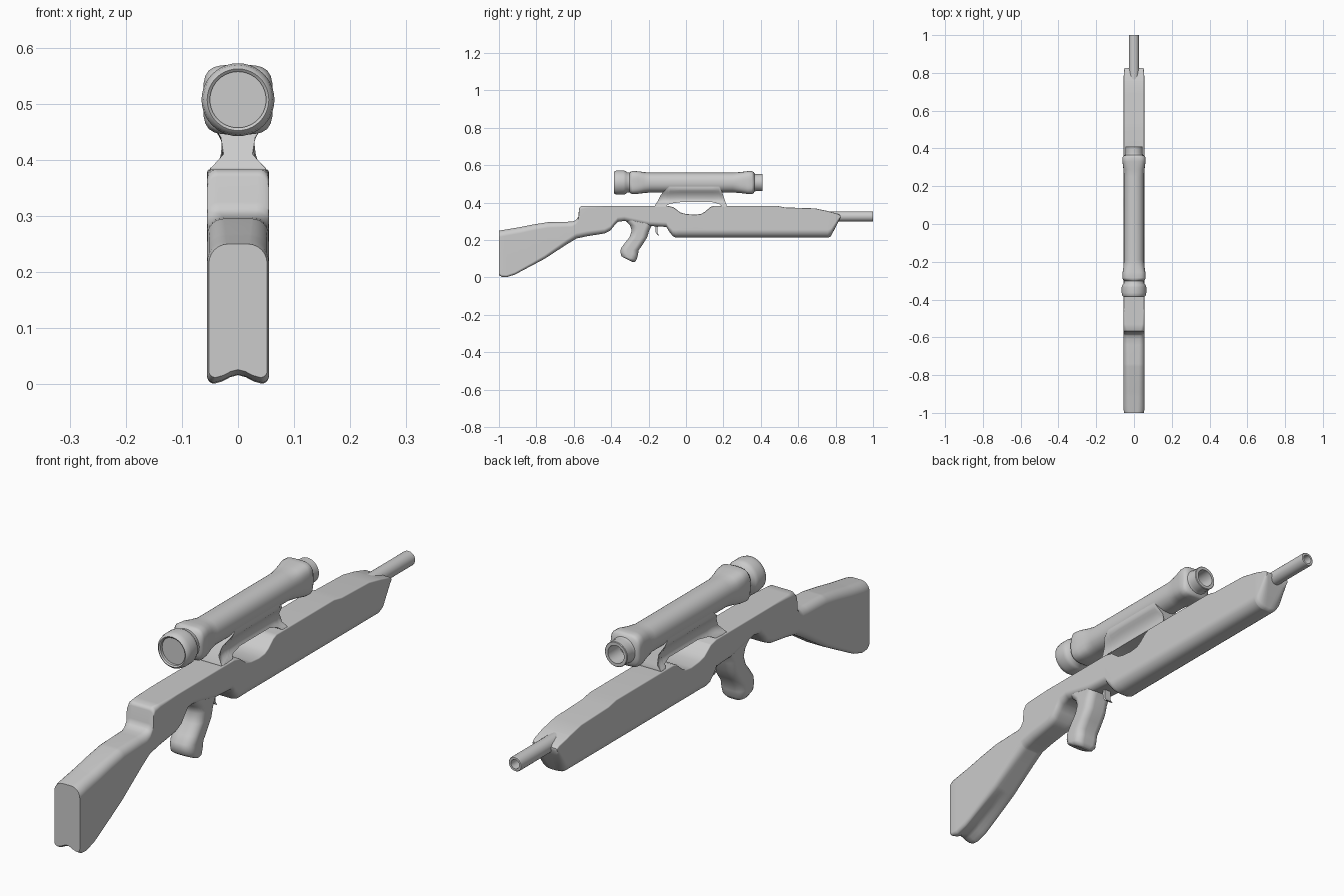
import bpy, bmesh, math

if "Cube" in bpy.data.objects:
    bpy.data.objects.remove(bpy.data.objects["Cube"], do_unlink=True)

gray = bpy.data.materials.new("plain_gray")
gray.use_nodes = True
COLOR = (0.6, 0.6, 0.6, 1)
gray.diffuse_color = COLOR
gray.node_tree.nodes["Principled BSDF"].inputs["Base Color"].default_value = COLOR


def loft(name, rings, angle=50):
    """Skin a list of equal-length closed rings and cap both ends."""
    bm = bmesh.new()
    loops = [[bm.verts.new(p) for p in ring] for ring in rings]
    n = len(loops[0])
    for a, b in zip(loops, loops[1:]):
        for i in range(n):
            j = (i + 1) % n
            bm.faces.new((a[i], a[j], b[j], b[i]))
    bm.faces.new(loops[0])
    bm.faces.new(loops[-1])
    bmesh.ops.recalc_face_normals(bm, faces=bm.faces)
    mesh = bpy.data.meshes.new(name)
    bm.to_mesh(mesh)
    bm.free()
    obj = bpy.data.objects.new(name, mesh)
    bpy.context.collection.objects.link(obj)
    mesh.materials.append(gray)
    bpy.ops.object.select_all(action='DESELECT')
    obj.select_set(True)
    bpy.context.view_layer.objects.active = obj
    bpy.ops.object.shade_smooth_by_angle(angle=math.radians(angle))
    mod = obj.modifiers.new("weighted_normals", 'WEIGHTED_NORMAL')
    mod.keep_sharp = True
    return obj


def interp(table, y):
    """Piecewise linear lookup in a list of (y, value)."""
    if y <= table[0][0]:
        return table[0][1]
    for (y0, v0), (y1, v1) in zip(table, table[1:]):
        if y <= y1:
            return v0 + (v1 - v0) * (y - y0) / (y1 - y0)
    return table[-1][1]


def rounded_rect(w, lo, hi, r_hi, r_lo, groove=0.0, seg=6):
    """Cross-section in (u, v): half width w, from lo to hi, with a grooved bottom."""
    limit = min(w, (hi - lo) / 2) * 0.98
    r_hi, r_lo = min(r_hi, limit), min(r_lo, limit)
    pts = []
    corners = ((w - r_hi, hi - r_hi, r_hi, 0), (r_hi - w, hi - r_hi, r_hi, 90),
               (r_lo - w, lo + r_lo, r_lo, 180), (w - r_lo, lo + r_lo, r_lo, 270))
    for u, v, r, start in corners:
        for k in range(seg + 1):
            a = math.radians(start + 90 * k / seg)
            pts.append((u + r * math.cos(a), v + r * math.sin(a)))
        if start == 180:
            span = w - r_lo
            for k in range(1, 6):
                t = k / 3 - 1
                pts.append((t * span, lo + groove * (1 + math.cos(math.pi * t)) / 2))
    return pts


# Stock, receiver and fore-end as one skinned body
top = [(-1, .25), (-.89, .268), (-.82, .282), (-.74, .295), (-.61, .298), (-.59, .305),
       (-.575, .325), (-.572, .37), (-.56, .383), (-.1, .383), (-.067, .375), (-.03, .347),
       (0, .339), (.045, .335), (.08, .339), (.1, .35), (.13, .376), (.15, .383),
       (.485, .383), (.53, .374), (.69, .369), (.757, .355), (.815, .339), (.827, .33)]
bottom = [(-1, .012), (-.985, .003), (-.96, .001), (-.915, .015), (-.755, .1), (-.64, .175),
          (-.585, .208), (-.53, .22), (-.435, .235), (-.405, .25), (-.385, .275),
          (-.365, .297), (-.33, .302), (-.2, .275), (-.105, .27), (-.09, .245), (-.07, .22),
          (-.055, .213), (.76, .213), (.775, .22), (.827, .322)]
top_radius = [(-1, .035), (-.61, .028), (-.57, .02), (-.5, .005)]
bottom_radius = [(-1, .012), (-.85, .015), (-.6, .03), (-.4, .025), (-.1, .025), (-.05, .042)]
groove = [(-1, .014), (-.93, .016), (-.78, 0)]
half_width = [(-1, .052), (-.985, .055), (.8, .055), (.827, .05)]

rings = []
for y in sorted({p[0] for p in top + bottom}):
    section = rounded_rect(interp(half_width, y), interp(bottom, y), interp(top, y),
                           interp(top_radius, y), interp(bottom_radius, y), interp(groove, y))
    rings.append([(u, y, v) for u, v in section])
loft("stock_and_receiver", rings)

# Pistol grip: tilted sections, each given by front y, z, back y, z and half width
rings = []
for fy, fz, by, bz, w in [(-.16, .32, -.34, .32, .05), (-.185, .275, -.3, .28, .05),
                          (-.197, .25, -.29, .25, .05), (-.207, .215, -.302, .215, .05),
                          (-.232, .175, -.33, .18, .05), (-.253, .145, -.348, .155, .05),
                          (-.257, .12, -.351, .135, .05), (-.264, .095, -.346, .115, .05),
                          (-.272, .083, -.336, .107, .043), (-.285, .081, -.32, .1, .03)]:
    section = rounded_rect(w, 0, abs(fy - by), .03, .035)
    rings.append([(u, by + v, bz + (fz - bz) * v / (fy - by)) for u, v in section])
loft("pistol_grip", rings)

# Trigger: thin curved blade
rings = []
for y, z, half in [(-.155, .29, .006), (-.158, .26, .006), (-.157, .24, .005),
                   (-.15, .228, .004), (-.143, .223, .002)]:
    rings.append([(sx * .014, y + sy * half, z) for sx, sy in ((1, 1), (-1, 1), (-1, -1), (1, -1))])
loft("trigger", rings, 30)


def turned(name, z, stations, seg=40):
    """Rings along y; power 2 is round, larger powers are squarer."""
    rings = []
    for y, r, power in stations:
        ring = []
        for k in range(seg):
            a = 2 * math.pi * k / seg
            c, s = math.cos(a), math.sin(a)
            d = r / (abs(c) ** power + abs(s) ** power) ** (1 / power)
            ring.append((d * c, y, z + d * s))
        rings.append(ring)
    return loft(name, rings, 45)


# Barrel with hollow muzzle
turned("barrel", .326, [(.7, .027, 2), (.997, .027, 2), (1, .025, 2), (1, .017, 2),
                        (.9, .017, 2)], 28)

# Scope with recessed lens, squared collars and hollow far end
turned("scope", .507, [
    (-.372, .05, 2), (-.382, .05, 2), (-.386, .055, 2), (-.38, .062, 2), (-.365, .065, 2),
    (-.335, .065, 2), (-.322, .061, 2), (-.314, .054, 2), (-.302, .053, 2), (-.296, .058, 3),
    (-.285, .062, 4), (-.255, .06, 3.8), (-.225, .056, 2.8), (-.19, .053, 2.2), (.25, .053, 2.2),
    (.29, .056, 2.8), (.33, .061, 4), (.352, .061, 4), (.362, .056, 3), (.366, .048, 2),
    (.375, .045, 2), (.408, .046, 2), (.41, .044, 2), (.41, .033, 2), (.34, .033, 2)])


# Scope mount: waisted web with a foot at each end
def waist(z):
    d = z - .415
    return min(.05, .025 + (27 if d < 0 else 9) * d * d)


rings = []
for y, lo, hi in [(-.165, .378, .386), (-.15, .378, .41), (-.135, .378, .44), (-.115, .378, .465),
                  (-.1, .386, .475), (-.085, .394, .49), (-.03, .402, .49), (.14, .402, .49),
                  (.175, .394, .49), (.19, .382, .465), (.2, .378, .435), (.212, .378, .4),
                  (.217, .378, .387)]:
    heights = [lo + (hi - lo) * k / 10 for k in range(11)]
    rings.append([(waist(z), y, z) for z in heights] +
                 [(-waist(z), y, z) for z in reversed(heights)])
loft("scope_mount", rings)
